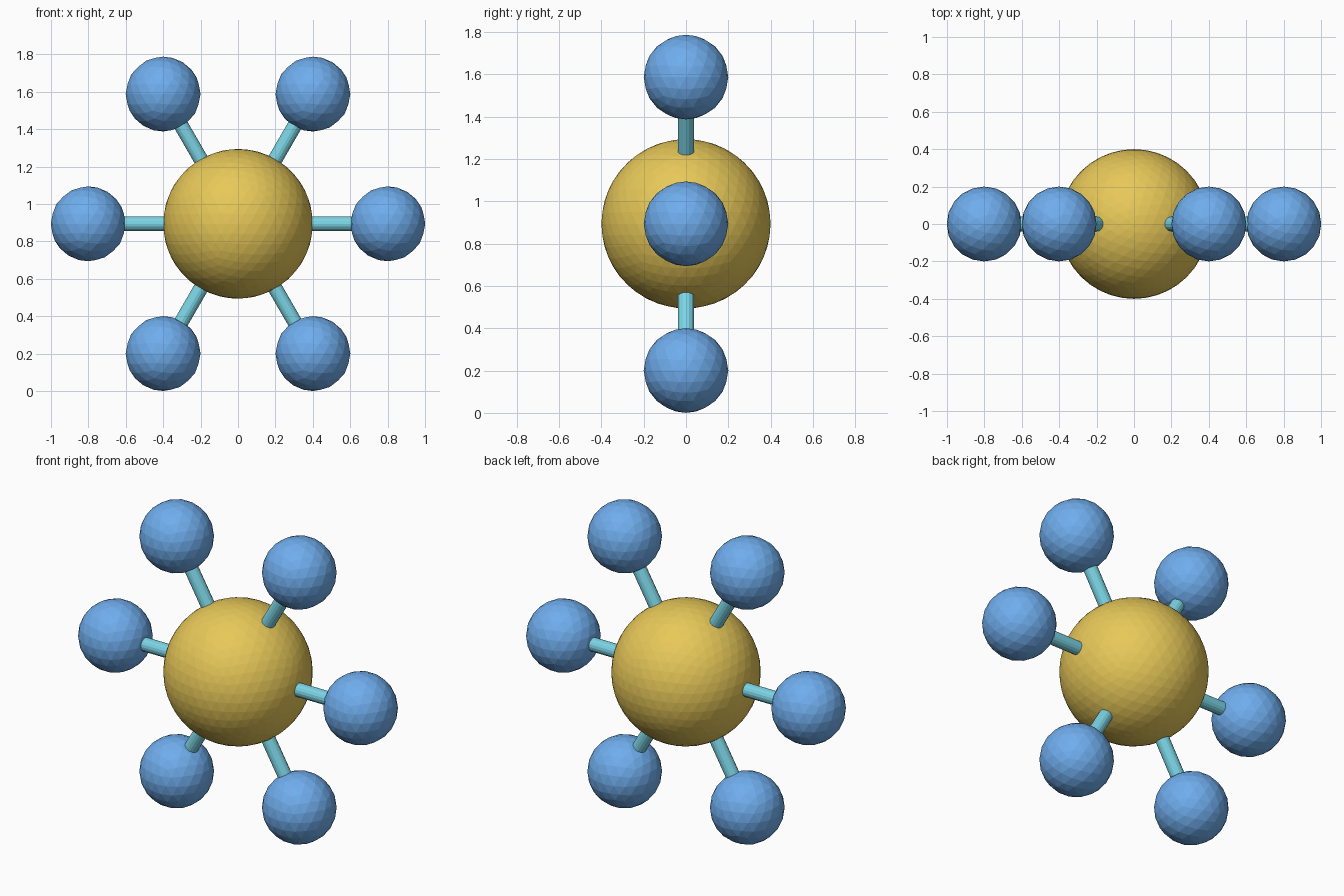
import bpy, math
from mathutils import Vector

if "Cube" in bpy.data.objects:
    bpy.data.objects.remove(bpy.data.objects["Cube"])

CENTRE = Vector((0, 0, 0.894))
ORBIT = 0.801


def material(name, rgb):
    m = bpy.data.materials.new(name)
    m.diffuse_color = (*rgb, 1)
    m.use_nodes = True
    m.node_tree.nodes["Principled BSDF"].inputs["Base Color"].default_value = m.diffuse_color
    return m


GOLD = material("gold", (0.80, 0.58, 0.10))
BLUE = material("blue", (0.16, 0.42, 0.85))
CYAN = material("cyan", (0.20, 0.66, 0.78))


def finish(name, mat):
    ob = bpy.context.object
    ob.name = name
    ob.data.materials.append(mat)
    return ob


def ball(name, radius, detail, location, mat):
    bpy.ops.mesh.primitive_ico_sphere_add(
        subdivisions=detail, radius=radius, location=location)
    return finish(name, mat)


# Central ball
ball("core", 0.4, 4, CENTRE, GOLD)

# Six outer balls, each joined to the core by a rod
for i in range(6):
    a = math.radians(60 * i)
    direction = Vector((math.cos(a), 0, math.sin(a)))
    ball(f"outer_ball_{i + 1}", 0.2, 3, CENTRE + direction * ORBIT, BLUE)
    bpy.ops.mesh.primitive_cylinder_add(
        vertices=16, radius=0.039, depth=0.3,
        location=CENTRE + direction * 0.5,
        rotation=(0, math.pi / 2 - a, 0))
    finish(f"rod_{i + 1}", CYAN)
